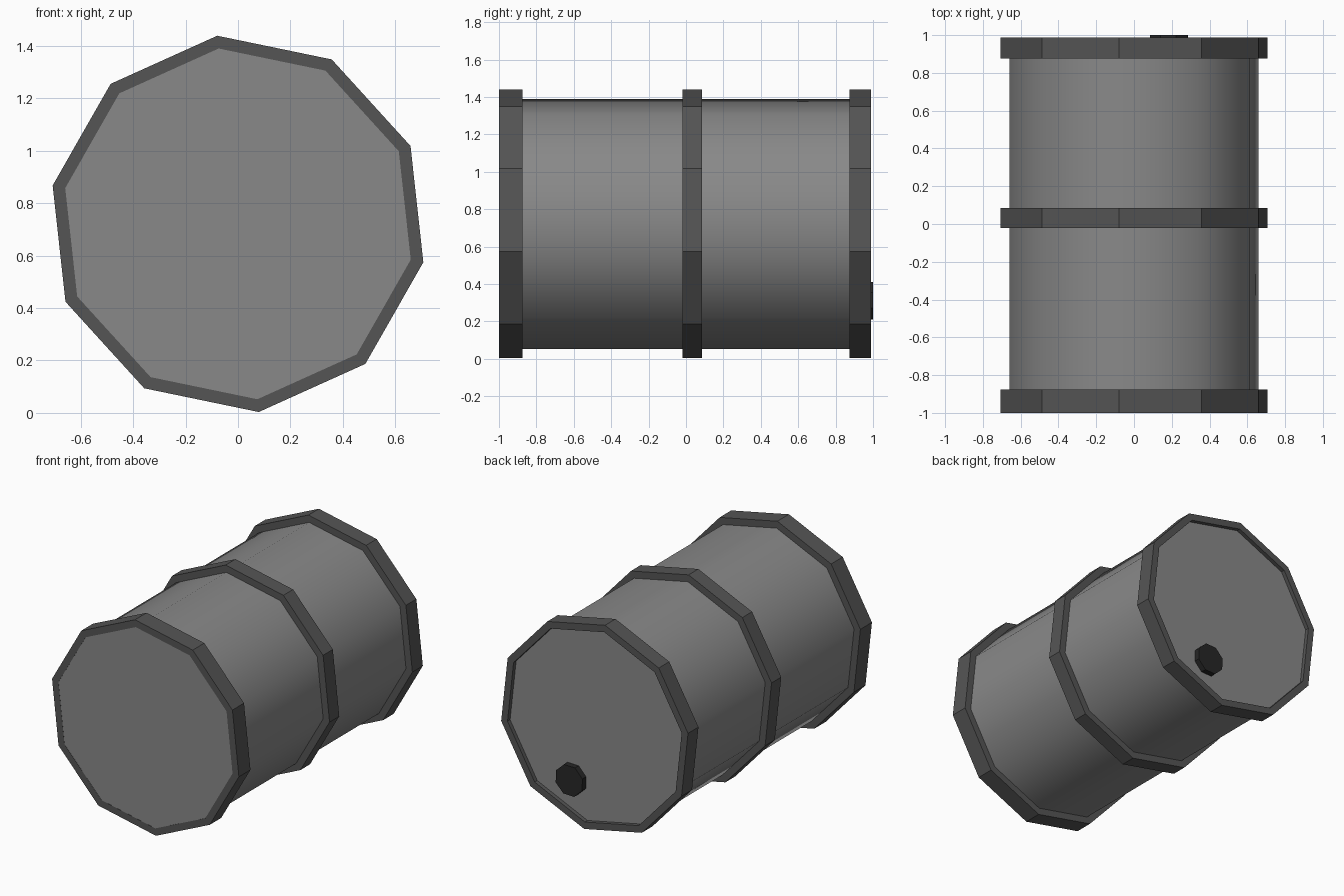
import bpy, bmesh, math

if "Cube" in bpy.data.objects:
    bpy.data.objects.remove(bpy.data.objects["Cube"])

SIDES, TURN, AXIS_Z = 10, math.radians(24.3), 0.721
R_BODY, R_RING = 0.673, 0.722


def material(name, value):
    m = bpy.data.materials.new(name)
    m.diffuse_color = (value, value, value, 1)
    m.use_nodes = True
    m.node_tree.nodes["Principled BSDF"].inputs["Base Color"].default_value = m.diffuse_color
    return m


body_mat = material("body_grey", 0.25)
ring_mat = material("ring_grey", 0.09)
cap_mat = material("cap_grey", 0.02)


def lathe(name, profile, mat, x=0.0, z=AXIS_Z, sides=SIDES, turn=TURN,
          closed=False, caps=False, smooth=False):
    """Sweep (radius, y) points around an axis parallel to y."""
    bm = bmesh.new()
    loops = [[bm.verts.new((x + r * math.cos(turn + math.tau * i / sides), y,
                            z + r * math.sin(turn + math.tau * i / sides)))
              for i in range(sides)] for r, y in profile]
    pairs = list(zip(loops, loops[1:])) + ([(loops[-1], loops[0])] if closed else [])
    for a, b in pairs:
        for i in range(sides):
            j = (i + 1) % sides
            f = bm.faces.new((a[i], a[j], b[j], b[i]))
            f.smooth = smooth
    if caps:
        for loop in (loops[0], loops[-1]):
            f = bm.faces.new(loop)
            f.smooth = False
            for e in f.edges:
                e.smooth = False
    bmesh.ops.recalc_face_normals(bm, faces=bm.faces[:])
    mesh = bpy.data.meshes.new(name)
    bm.to_mesh(mesh)
    bm.free()
    mesh.materials.append(mat)
    ob = bpy.data.objects.new(name, mesh)
    bpy.context.collection.objects.link(ob)
    return ob


# Barrel wall with flat end lids; the rear lid sits inside its rim
lathe("barrel_body", [(R_BODY, -0.999), (R_BODY, 0.96)], body_mat,
      caps=True, smooth=True)

# Three raised hoops
for name, y0, y1 in (("front_hoop", -1.0, -0.875),
                     ("middle_hoop", -0.02, 0.085),
                     ("rear_hoop", 0.875, 0.988)):
    lathe(name, [(R_BODY, y0), (R_RING, y0), (R_RING, y1), (R_BODY, y1)],
          ring_mat, closed=True)

# Octagonal filler cap on the rear lid
lathe("filler_cap", [(0.108, 0.95), (0.108, 1.0)], cap_mat, x=0.185, z=0.31,
      sides=8, turn=TURN, caps=True)
